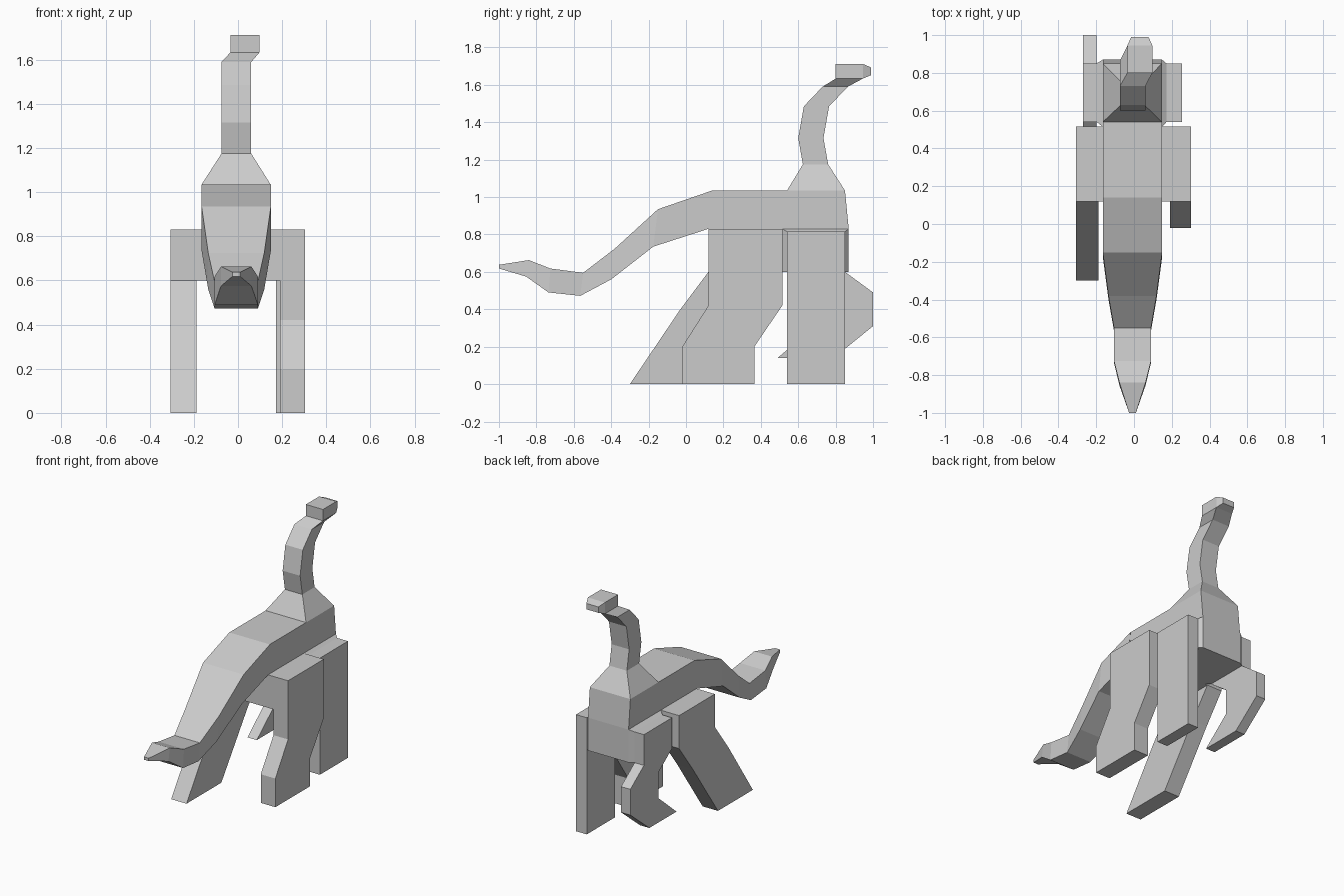
import bpy, bmesh


def finish(name, bm):
    bmesh.ops.recalc_face_normals(bm, faces=bm.faces)
    me = bpy.data.meshes.new(name)
    bm.to_mesh(me)
    bm.free()
    ob = bpy.data.objects.new(name, me)
    bpy.context.collection.objects.link(ob)
    return ob


def loft(name, rings, start=True, end=True):
    """Skin a row of equal-sided rings, with optional caps."""
    bm = bmesh.new()
    vs = [[bm.verts.new(p) for p in r] for r in rings]
    for a, b in zip(vs, vs[1:]):
        n = len(a)
        for i in range(n):
            j = (i + 1) % n
            bm.faces.new((a[i], a[j], b[j], b[i]))
    if start:
        bm.faces.new(vs[0])
    if end:
        bm.faces.new(vs[-1])
    return finish(name, bm)


def prism(name, profile, x0, x1, start=True, end=True):
    """Extrude a (y, z) profile along x."""
    return loft(name, [[(x, y, z) for y, z in profile] for x in (x0, x1)], start, end)


def section(x0, x1, a, b):
    """Four corners spanning x0..x1 between side points a and b."""
    return [(x0, *a), (x1, *a), (x1, *b), (x0, *b)]


def rect(y0, y1, z0, z1):
    return [(y0, z0), (y1, z0), (y1, z1), (y0, z1)]


L, R = -0.165, 0.148   # body sides
C = -0.008             # body centre line

# torso with deep belly
prism("torso", [(0.12, 0.60), (0.87, 0.60), (0.87, 0.83), (0.85, 1.035),
                (0.14, 1.035), (0.12, 0.83)], L, R)

# tapering front limb of the body: half width, top point, bottom point
tail = [(0.157, (0.14, 1.035), (0.12, 0.83)),
        (0.157, (-0.15, 0.935), (-0.175, 0.735)),
        (0.127, (-0.38, 0.725), (-0.40, 0.56)),
        (0.098, (-0.55, 0.595), (-0.565, 0.472)),
        (0.098, (-0.725, 0.618), (-0.735, 0.49)),
        (0.069, (-0.84, 0.663), (-0.855, 0.575)),
        (0.018, (-1.0, 0.638), (-1.0, 0.618))]
loft("tail", [section(C - w, C + w, a, b) for w, a, b in tail], start=False)

# neck: x range, front point, back point
neck = [(L, R, (0.54, 1.035), (0.85, 1.035)),
        (-0.075, 0.06, (0.625, 1.175), (0.76, 1.175)),
        (-0.075, 0.06, (0.60, 1.315), (0.735, 1.315)),
        (-0.075, 0.06, (0.63, 1.485), (0.765, 1.485)),
        (-0.075, 0.06, (0.73, 1.59), (0.865, 1.59)),
        (-0.035, 0.097, (0.80, 1.633), (0.945, 1.633))]
loft("neck", [section(*s) for s in neck], start=False, end=False)

# head with small blunt snout
head = [(-0.035, 0.097, (0.80, 1.633), (0.80, 1.712)),
        (-0.035, 0.097, (0.945, 1.633), (0.945, 1.712)),
        (-0.015, 0.077, (0.99, 1.652), (0.99, 1.693))]
loft("head", [section(*s) for s in head])

# front legs: a short shoulder block and a bent leg on each side
shoulder = rect(0.12, 0.515, 0.60, 0.83)
prism("left_shoulder", shoulder, L, -0.188, False, False)
prism("right_shoulder", shoulder, R, 0.19, False, False)
prism("left_front_leg", [(0.12, 0.83), (0.12, 0.60), (-0.03, 0.40), (-0.30, 0),
                         (0.085, 0), (0.365, 0.40), (0.515, 0.60), (0.515, 0.83)],
      -0.307, -0.188)
prism("right_front_leg", [(0.12, 0.83), (0.12, 0.42), (-0.02, 0.20), (-0.02, 0),
                          (0.365, 0), (0.365, 0.20), (0.515, 0.42), (0.515, 0.83)],
      0.19, 0.303)

# bevelled hips joining the back legs
for side, xa, xb in (("left", L, -0.198), ("right", R, 0.172)):
    loft(side + "_hip", [[(xa, y, z) for y, z in rect(0.515, 0.87, 0.60, 0.83)],
                         [(xb, y, z) for y, z in rect(0.54, 0.85, 0.60, 0.815)]],
         False, False)

# back legs: left one lifted and bent, right one straight
prism("left_back_leg", [(0.54, 0.815), (0.54, 0.60), (0.69, 0.49), (0.69, 0.31),
                        (0.49, 0.14), (0.79, 0.14), (1.0, 0.31), (1.0, 0.49),
                        (0.85, 0.60), (0.85, 0.815)], -0.27, -0.198)
prism("right_back_leg", rect(0.54, 0.85, 0, 0.815), 0.172, 0.255)
